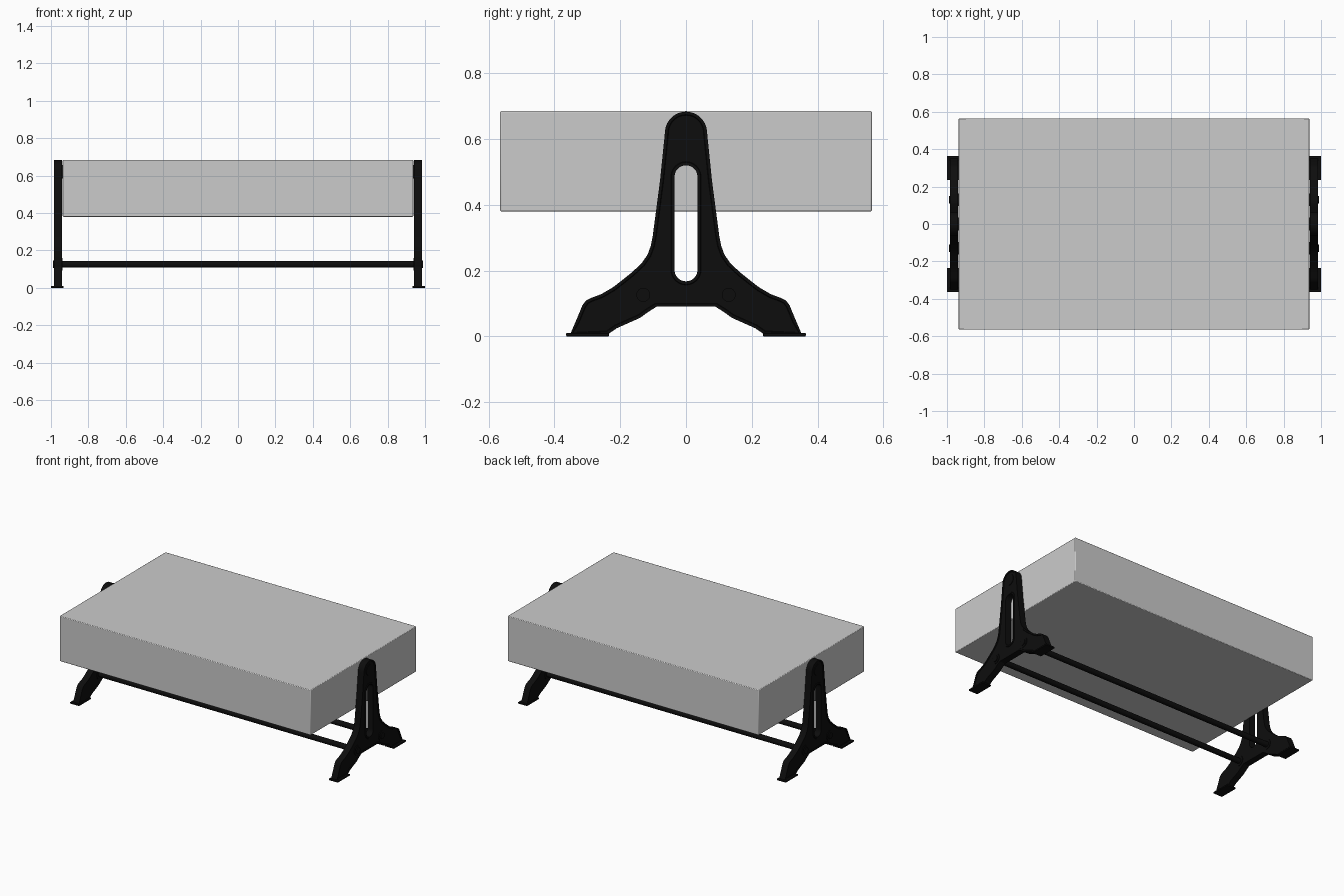
import bpy, bmesh, math
from mathutils import Vector

cube = bpy.data.objects.get("Cube")
if cube:
    bpy.data.objects.remove(cube, do_unlink=True)


def material(name, rgb, roughness):
    m = bpy.data.materials.new(name)
    m.use_nodes = True
    m.diffuse_color = (*rgb, 1)
    bsdf = next(n for n in m.node_tree.nodes if n.type == 'BSDF_PRINCIPLED')
    bsdf.inputs["Base Color"].default_value = (*rgb, 1)
    bsdf.inputs["Roughness"].default_value = roughness
    return m


GREY = material("light_grey", (0.6, 0.6, 0.6), 0.6)
BLACK = material("cast_iron_black", (0.004, 0.004, 0.004), 0.5)


def finish(obj, mat, mirror=(False, False), bevel=0):
    obj.data.materials.clear()
    obj.data.materials.append(mat)
    if bevel:
        b = obj.modifiers.new("Bevel", 'BEVEL')
        b.width, b.segments = bevel, 2
    if any(mirror):
        m = obj.modifiers.new("Mirror", 'MIRROR')
        m.use_axis = (*mirror, False)
    bpy.ops.object.select_all(action='DESELECT')
    obj.select_set(True)
    bpy.context.view_layer.objects.active = obj
    bpy.ops.object.shade_smooth_by_angle(angle=math.radians(30))
    return obj


def from_bmesh(name, bm):
    me = bpy.data.meshes.new(name)
    bm.to_mesh(me)
    bm.free()
    obj = bpy.data.objects.new(name, me)
    bpy.context.collection.objects.link(obj)
    return obj


def box(name, lo, hi, mat, **kw):
    bm = bmesh.new()
    bmesh.ops.create_cube(bm, size=1)
    for v in bm.verts:
        v.co = Vector([(a + b) / 2 + c * (b - a) for a, b, c in zip(lo, hi, v.co)])
    return finish(from_bmesh(name, bm), mat, **kw)


def rod(name, x0, x1, y, z, r, mat, **kw):
    bpy.ops.mesh.primitive_cylinder_add(vertices=24, radius=r, depth=x1 - x0)
    obj = bpy.context.object
    obj.name = name
    for v in obj.data.vertices:
        v.co = Vector(((x0 + x1) / 2 + v.co.z, y + v.co.x, z + v.co.y))
    return finish(obj, mat, **kw)


def arc(cz, r, a0, a1, n):
    angles = [math.radians(a0 + (a1 - a0) * i / n) for i in range(n + 1)]
    return [(r * math.cos(a), cz + r * math.sin(a)) for a in angles]


# Table body
box("table_body", (-0.937, -0.565, 0.38), (0.937, 0.565, 0.685), GREY, bevel=0.004)

# Leg frame outline, +y half as (y, z), from the bottom middle round to the crown
half = [(0.09, 0.09), (0.115, 0.074), (0.14, 0.056), (0.176, 0.04), (0.21, 0.025),
        (0.238, 0.006), (0.352, 0.006), (0.334, 0.048), (0.315, 0.094), (0.304, 0.109),
        (0.288, 0.117), (0.258, 0.128), (0.222, 0.149), (0.195, 0.17), (0.165, 0.194),
        (0.135, 0.222), (0.117, 0.248), (0.107, 0.275), (0.101, 0.306),
        (0.079, 0.473), (0.066, 0.60)]
half += arc(0.619, 0.064, 8, 90, 8)
outline = half + [(-y, z) for y, z in reversed(half[:-1])]
slot = arc(0.485, 0.035, 0, 180, 12) + arc(0.202, 0.035, 180, 360, 12)

X0, X1 = 0.941, 0.985
bm = bmesh.new()
edges = []
for loop in (outline, slot):
    vs = [bm.verts.new((X0, y, z)) for y, z in loop]
    edges += [bm.edges.new((vs[i - 1], vs[i])) for i in range(len(vs))]
bmesh.ops.triangle_fill(bm, edges=edges, use_beauty=True)
ext = bmesh.ops.extrude_face_region(bm, geom=bm.faces[:])
for v in ext["geom"]:
    if isinstance(v, bmesh.types.BMVert):
        v.co.x = X1
bmesh.ops.recalc_face_normals(bm, faces=bm.faces[:])

# Shallow recessed panel inside a raised rim on the outer face
outer = [f for f in bm.faces if f.normal.x > 0.9]
bmesh.ops.inset_region(bm, faces=outer, thickness=0.009, use_even_offset=False)
bmesh.ops.inset_region(bm, faces=outer, thickness=0.002, depth=-0.004,
                       use_even_offset=False)
finish(from_bmesh("leg_frames", bm), BLACK, mirror=(True, False))

# Foot pads under both ends of each leg frame
box("foot_pads", (0.932, 0.234, 0.0), (1.0, 0.364, 0.010), BLACK,
    mirror=(True, True), bevel=0.002)

# Round bosses and caps where the rods pass through the frames
rod("rod_bosses", 0.938, 0.985, 0.13, 0.126, 0.033, BLACK, mirror=(True, True))
rod("rod_caps", 0.975, 0.990, 0.13, 0.126, 0.021, BLACK, mirror=(True, True))

# Crown pivots joining the frames to the body
rod("crown_pivots", 0.930, 0.984, 0, 0.62, 0.036, BLACK, mirror=(True, False))

# Long stretcher rods
rod("stretcher_rods", -0.98, 0.98, 0.13, 0.126, 0.018, BLACK, mirror=(False, True))
